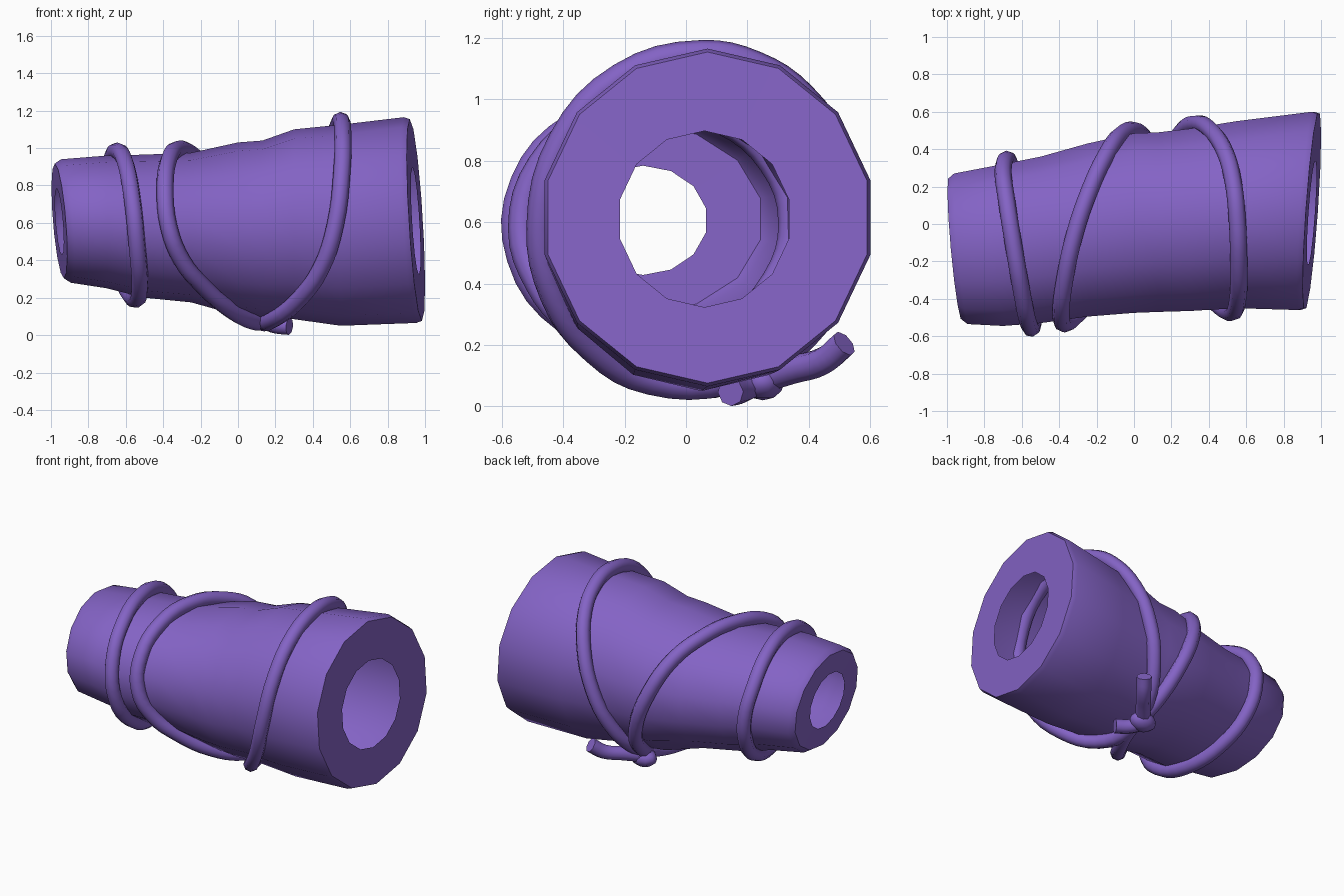
import bpy, bmesh
from math import sin, cos, pi, radians
from mathutils import Vector

if "Cube" in bpy.data.objects:
    bpy.data.objects.remove(bpy.data.objects["Cube"])

violet = bpy.data.materials.new("violet")
violet.use_nodes = True
COLOR = (0.23, 0.125, 0.56, 1)
violet.diffuse_color = COLOR
violet.node_tree.nodes["Principled BSDF"].inputs["Base Color"].default_value = COLOR

SIDES = 14
CORD = 0.046

# Outer profile along the axis: x, y min, y max, z min, z max
PROFILE = [
    (-0.92, -0.535, 0.27, 0.28, 0.94),
    (-0.7, -0.545, 0.32, 0.25, 0.96),
    (-0.5, -0.53, 0.36, 0.20, 0.965),
    (-0.25, -0.495, 0.43, 0.175, 0.975),
    (0.0, -0.475, 0.485, 0.105, 1.03),
    (0.13, -0.47, 0.49, 0.09, 1.04),
    (0.3, -0.465, 0.51, 0.085, 1.1),
    (0.55, -0.45, 0.55, 0.05, 1.125),
    (0.92, -0.46, 0.60, 0.065, 1.165),
]


def section(x):
    """Centre and radii of the outer body at x."""
    x = max(PROFILE[0][0], min(PROFILE[-1][0], x))
    for a, b in zip(PROFILE, PROFILE[1:]):
        if x <= b[0]:
            t = (x - a[0]) / (b[0] - a[0])
            y0, y1, z0, z1 = [p + (q - p) * t for p, q in zip(a[1:], b[1:])]
            return (y0 + y1) / 2, (z0 + z1) / 2, (y1 - y0) / 2, (z1 - z0) / 2


def ellipse(x, cy, cz, ry, rz, angle, slope=(0, 0)):
    """Angle 0 is the top, 90 degrees the front."""
    dy, dz = -ry * sin(angle), rz * cos(angle)
    return Vector((x + slope[0] * dy + slope[1] * dz, cy + dy, cz + dz))


def finish(obj, angle):
    obj.data.materials.clear()
    obj.data.materials.append(violet)
    bpy.ops.object.select_all(action='DESELECT')
    obj.select_set(True)
    bpy.context.view_layer.objects.active = obj
    if obj.type == 'CURVE':
        bpy.ops.object.convert(target='MESH')
    bpy.ops.object.shade_smooth_by_angle(angle=radians(angle))


# Hollow tapered sleeve: a thin skin whose slanted end plates have open holes
SMALL, LARGE = (-0.09, -0.08), (0.07, -0.06)
cy, cz, ry, rz = section(-1)
rings = [(-0.955, -0.14, 0.606, 0.205, 0.178, SMALL),
         (-0.955, cy, cz, ry * 0.93, rz * 0.93, SMALL)]
for i, row in enumerate(PROFILE):
    slope = SMALL if i == 0 else LARGE if i == len(PROFILE) - 1 else (0, 0)
    rings.append((row[0], *section(row[0]), slope))
cy, cz, ry, rz = section(1)
rings += [(0.951, cy, cz, ry * 0.98, rz * 0.98, LARGE),
          (0.95, 0.06, 0.61, 0.275, 0.287, LARGE)]

WIDEN = 1 / cos(pi / SIDES)  # the sides of the polygon fall on flats
bm = bmesh.new()
loops = [[bm.verts.new(ellipse(x, y, z, a * WIDEN, b, 2 * pi * k / SIDES, slope))
          for k in range(SIDES)] for x, y, z, a, b, slope in rings]
for a, b in zip(loops, loops[1:]):
    for k in range(SIDES):
        n = (k + 1) % SIDES
        bm.faces.new((a[k], a[n], b[n], b[k]))
mesh = bpy.data.meshes.new("sleeve")
bm.to_mesh(mesh)
bm.free()
sleeve = bpy.data.objects.new("sleeve", mesh)
bpy.context.collection.objects.link(sleeve)
finish(sleeve, 42)


# Cords: bevelled curves through a few points
def cord(name, points, closed=False):
    curve = bpy.data.curves.new(name, 'CURVE')
    curve.dimensions = '3D'
    curve.bevel_depth = CORD
    curve.bevel_resolution = 2
    curve.resolution_u = 4
    curve.use_fill_caps = True
    spline = curve.splines.new('BEZIER')
    spline.bezier_points.add(len(points) - 1)
    for bp, co in zip(spline.bezier_points, points):
        bp.co = co
        bp.handle_left_type = bp.handle_right_type = 'AUTO'
    spline.use_cyclic_u = closed
    obj = bpy.data.objects.new(name, curve)
    bpy.context.collection.objects.link(obj)
    finish(obj, 60)


def wrap(name, stops):
    """Closed loop lying on the sleeve; stops are (degrees, x)."""
    points = []
    for deg, x in stops:
        cy, cz, ry, rz = section(x)
        points.append(ellipse(x, cy, cz, ry + 0.022, rz + 0.022, radians(deg)))
    cord(name, points, True)


wrap("small_end_loop", [(0, -0.645), (35, -0.6), (70, -0.565), (105, -0.54),
                        (140, -0.525), (175, -0.545), (210, -0.6), (240, -0.65),
                        (270, -0.68), (300, -0.7), (330, -0.68)])
wrap("middle_loop", [(0, -0.315), (30, -0.37), (60, -0.39), (90, -0.37),
                     (115, -0.3), (135, -0.19), (155, -0.05), (175, 0.07),
                     (195, 0.14), (220, 0.11), (250, 0.04), (280, -0.06),
                     (310, -0.155), (335, -0.24)])
wrap("large_end_loop", [(0, 0.55), (30, 0.56), (60, 0.555), (90, 0.52),
                        (115, 0.445), (140, 0.32), (165, 0.19), (195, 0.14),
                        (220, 0.17), (245, 0.24), (270, 0.325), (295, 0.41),
                        (320, 0.49), (340, 0.53)])

# Knot underneath with its two loose ends
bpy.ops.mesh.primitive_uv_sphere_add(segments=10, ring_count=6, radius=1,
                                     location=(0.14, 0.25, 0.08))
knot = bpy.context.object
knot.name = "knot"
knot.scale = (0.09, 0.07, 0.06)
finish(knot, 60)
cord("long_tail", [(0.14, 0.25, 0.09), (0.22, 0.35, 0.12),
                   (0.3, 0.45, 0.15), (0.35, 0.515, 0.205)])
cord("short_tail", [(0.14, 0.22, 0.075), (0.2, 0.18, 0.055), (0.275, 0.145, 0.047)])
